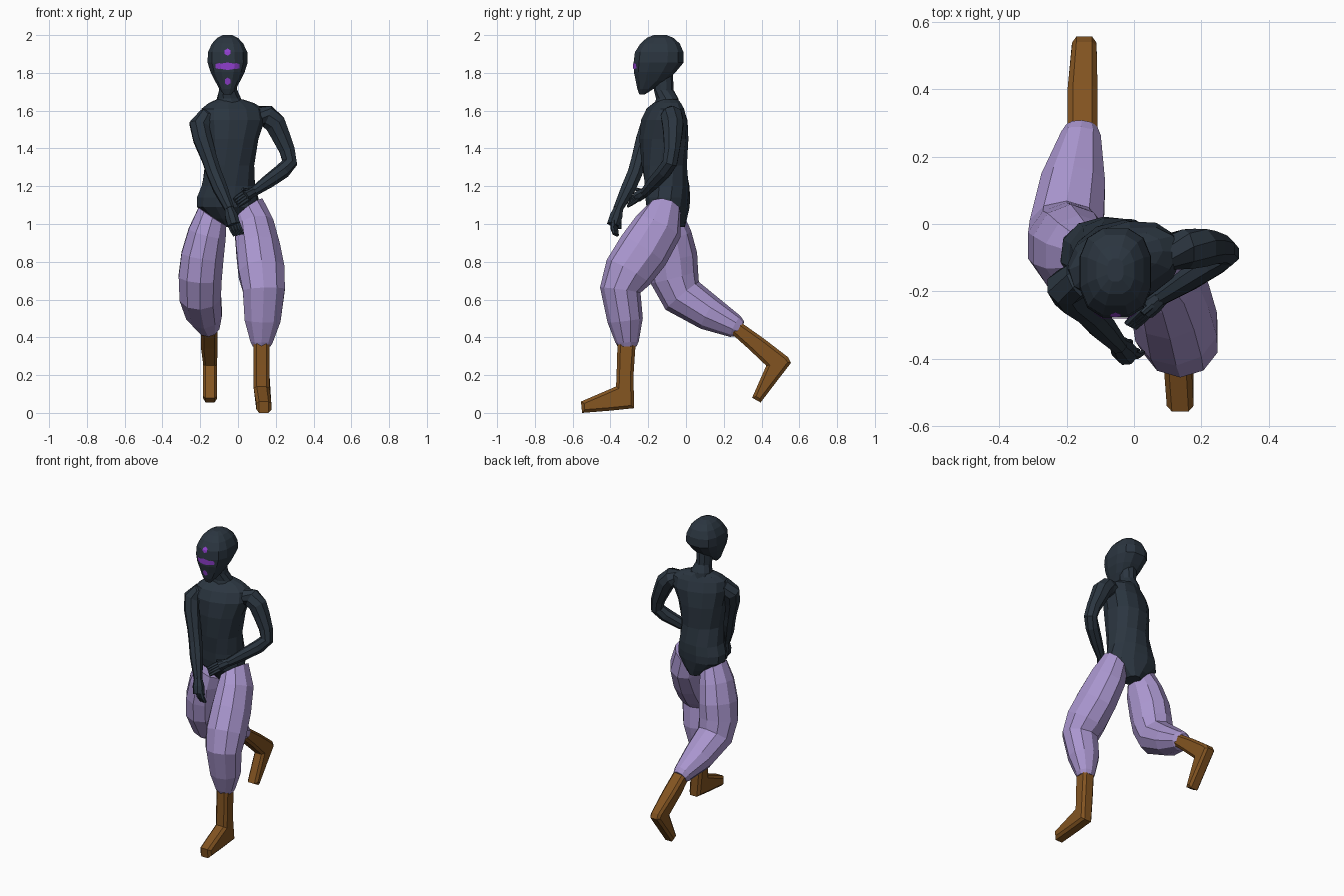
import bpy, bmesh, math
from mathutils import Vector
from mathutils.bvhtree import BVHTree


def material(name, rgb):
    m = bpy.data.materials.new(name)
    m.diffuse_color = (*rgb, 1)
    return m


NAVY = material("dark slate", (0.024, 0.036, 0.051))
LILAC = material("lavender cloth", (0.40, 0.305, 0.62))
BROWN = material("brown leather", (0.225, 0.088, 0.015))
PURPLE = material("purple paint", (0.28, 0.05, 0.62))


def finish(bm, name, mat):
    bmesh.ops.recalc_face_normals(bm, faces=bm.faces)
    me = bpy.data.meshes.new(name)
    bm.to_mesh(me)
    bm.free()
    me.materials.append(mat)
    ob = bpy.data.objects.new(name, me)
    bpy.context.collection.objects.link(ob)
    return ob


def ring(bm, c, u, v, n, power=1.0):
    out = []
    for i in range(n):
        a = 2 * math.pi * (i + 0.5) / n
        ca, sa = (math.copysign(abs(q) ** power, q) for q in (math.cos(a), math.sin(a)))
        out.append(bm.verts.new(Vector(c) + u * ca + v * sa))
    return out


def skin(bm, rings):
    for a, b in zip(rings, rings[1:]):
        for i in range(len(a)):
            j = (i + 1) % len(a)
            bm.faces.new((a[i], a[j], b[j], b[i]))
    bm.faces.new(rings[0])
    bm.faces.new(rings[-1])


def tube(bm, path, n=8, start=None):
    """Sections (x, y, z, width radius, depth radius) skinned along a path."""
    pts = [Vector(p[:3]) for p in path]
    rings = []
    for i, p in enumerate(path):
        before = pts[i] - pts[max(i - 1, 0)]
        after = pts[min(i + 1, len(pts) - 1)] - pts[i]
        t = (before.normalized() + after.normalized()).normalized()
        if i == 0 and start:
            t = Vector(start).normalized()
        u = (Vector((1, 0, 0)) - t * t.x).normalized()
        rings.append(ring(bm, pts[i], u * p[3], t.cross(u) * p[-1], n))
    skin(bm, rings)


def stack(name, mat, rows, n, power=1.0):
    """Horizontal sections (z, x, y, width, depth, turn in degrees)."""
    bm = bmesh.new()
    rings = []
    for z, x, y, rx, ry, turn in rows:
        a = math.radians(turn)
        u = Vector((math.cos(a), math.sin(a), 0))
        v = Vector((-math.sin(a), math.cos(a), 0))
        rings.append(ring(bm, (x, y, z), u * rx, v * ry, n, power))
    skin(bm, rings)
    return finish(bm, name, mat)


# Head, neck and twisted torso
head = stack("head", NAVY, [
    (1.685, -0.055, -0.233, 0.02, 0.014, 0), (1.715, -0.055, -0.215, 0.045, 0.044, 0),
    (1.76, -0.055, -0.183, 0.07, 0.086, 0), (1.805, -0.055, -0.165, 0.093, 0.114, 0),
    (1.855, -0.055, -0.145, 0.109, 0.136, 0), (1.91, -0.055, -0.142, 0.107, 0.132, 0),
    (1.955, -0.055, -0.137, 0.085, 0.107, 0), (1.985, -0.055, -0.137, 0.057, 0.073, 0),
    (2.0, -0.055, -0.137, 0.025, 0.035, 0)], 12, 0.78)
stack("neck", NAVY, [
    (1.60, -0.04, -0.10, 0.085, 0.07, 15), (1.665, -0.048, -0.10, 0.065, 0.06, 10),
    (1.71, -0.052, -0.118, 0.05, 0.052, 0), (1.80, -0.055, -0.125, 0.052, 0.056, 0)], 10)
stack("torso", NAVY, [
    (0.985, -0.04, -0.065, 0.045, 0.06, -8), (1.03, -0.045, -0.08, 0.10, 0.085, -8),
    (1.09, -0.055, -0.095, 0.165, 0.112, -8), (1.14, -0.055, -0.097, 0.165, 0.118, -6),
    (1.20, -0.05, -0.10, 0.146, 0.12, -3),
    (1.31, -0.045, -0.115, 0.132, 0.12, 6), (1.45, -0.04, -0.117, 0.148, 0.127, 14),
    (1.55, -0.03, -0.115, 0.175, 0.117, 17), (1.61, -0.03, -0.11, 0.168, 0.09, 18),
    (1.64, -0.035, -0.10, 0.125, 0.065, 18), (1.66, -0.043, -0.095, 0.07, 0.05, 18)], 12, 0.92)

# Arms with hands
ARMS = {
    "left_arm": [(0.08, -0.085, 1.575, 0.05), (0.155, -0.075, 1.57, 0.06),
                 (0.198, -0.07, 1.53, 0.06), (0.225, -0.07, 1.47, 0.053),
                 (0.26, -0.075, 1.39, 0.044),
                 (0.274, -0.085, 1.325, 0.042), (0.235, -0.115, 1.28, 0.042),
                 (0.16, -0.165, 1.225, 0.037), (0.075, -0.22, 1.165, 0.025)],
    "right_arm": [(-0.11, -0.14, 1.56, 0.045), (-0.17, -0.168, 1.558, 0.055),
                  (-0.204, -0.188, 1.52, 0.058),
                  (-0.188, -0.215, 1.45, 0.053), (-0.15, -0.25, 1.34, 0.043),
                  (-0.127, -0.27, 1.27, 0.042), (-0.095, -0.305, 1.19, 0.041),
                  (-0.045, -0.36, 1.08, 0.027)]}
for name, path in ARMS.items():
    bm = bmesh.new()
    tube(bm, path)
    finish(bm, name, NAVY)


def hand(name, wrist, knuckle, tip, spread, thumb, size):
    """Palm, four fingers fanned along the spread vector, and a thumb."""
    bm = bmesh.new()
    w, k, t, s = (Vector(q) for q in (wrist, knuckle, tip, spread))
    tube(bm, [(*w, 0.025), (*w.lerp(k, 0.5), size), (*k, size)])
    for f in (-1.5, -0.5, 0.5, 1.5):
        tube(bm, [(*(w.lerp(k, 0.7) + s * f), 0.012), (*(k.lerp(t, 0.4) + s * f), 0.012),
                  (*(t + s * f), 0.008)], 6)
    tube(bm, [(*w, 0.012), (*thumb, 0.009)], 6)
    finish(bm, name, NAVY)


hand("left_hand", (0.08, -0.217, 1.17), (0.035, -0.255, 1.145), (-0.01, -0.302, 1.112),
     (0.008, -0.004, -0.012), (0.025, -0.265, 1.185), 0.03)
hand("right_hand", (-0.048, -0.356, 1.085), (-0.022, -0.385, 0.995), (0.004, -0.372, 0.942),
     (0.015, -0.006, 0.003), (-0.01, -0.35, 0.975), 0.036)

# Baggy trouser legs, cut diagonally at the hips
LEGS = {
    "left_trouser_leg": ([
        (0.055, -0.115, 1.075, 0.098, 0.09), (0.085, -0.147, 0.985, 0.11, 0.13),
        (0.107, -0.225, 0.86, 0.122, 0.14), (0.125, -0.305, 0.745, 0.128, 0.132),
        (0.137, -0.348, 0.65, 0.117, 0.108), (0.13, -0.322, 0.49, 0.10, 0.094),
        (0.125, -0.312, 0.375, 0.062, 0.062), (0.125, -0.312, 0.352, 0.05, 0.05)],
        (0.6, -0.2, -0.77)),
    "right_trouser_leg": ([
        (-0.135, -0.10, 1.04, 0.092, 0.09), (-0.163, -0.092, 0.95, 0.106, 0.12),
        (-0.188, -0.075, 0.83, 0.118, 0.135), (-0.2, -0.062, 0.72, 0.12, 0.13),
        (-0.2, -0.02, 0.62, 0.115, 0.115), (-0.18, 0.125, 0.527, 0.10, 0.094),
        (-0.157, 0.26, 0.458, 0.062, 0.062), (-0.155, 0.287, 0.444, 0.048, 0.045)],
        (-0.55, 0.05, -0.83))}
for name, (path, start) in LEGS.items():
    bm = bmesh.new()
    tube(bm, path, 10, start)
    finish(bm, name, LILAC)


# Boots from side profiles (y, z); the foot is shifted and narrowed below a height
def boot(name, x0, x1, ankle, shift, narrow, profile):
    bm = bmesh.new()
    f = bm.faces.new([bm.verts.new((x0, y, z)) for y, z in profile])
    ext = bmesh.ops.extrude_face_region(bm, geom=[f])
    bmesh.ops.translate(bm, vec=(x1 - x0, 0, 0),
                        verts=[v for v in ext["geom"] if isinstance(v, bmesh.types.BMVert)])
    bmesh.ops.recalc_face_normals(bm, faces=bm.faces)
    rim = [e for e in bm.edges if abs(e.verts[0].co.x - e.verts[1].co.x) < 1e-5]
    bmesh.ops.bevel(bm, geom=rim, offset=0.016, segments=1, affect='EDGES')
    mid = (x0 + x1) / 2
    for v in bm.verts:
        if v.co.z < ankle:
            v.co.x = mid + shift + (v.co.x - mid) * narrow
    finish(bm, name, BROWN)


boot("left_boot", 0.083, 0.167, 0.1, 0.012, 0.95, [
    (-0.362, 0.39), (-0.265, 0.39), (-0.278, 0.2), (-0.275, 0.025), (-0.40, 0.012),
    (-0.55, 0.0), (-0.556, 0.06), (-0.37, 0.14), (-0.366, 0.25)])
boot("right_boot", -0.197, -0.108, 0.32, 0.005, 0.82, [
    (0.275, 0.49), (0.41, 0.395), (0.54, 0.295), (0.556, 0.265), (0.475, 0.16),
    (0.395, 0.055), (0.35, 0.08), (0.425, 0.25), (0.33, 0.34), (0.235, 0.425)])

# Painted face marks: thin patches laid onto the head
bm = bmesh.new()
bm.from_mesh(head.data)
tree = BVHTree.FromBMesh(bm)
bm.free()


def mark(name, cx, cz, rx, rz, taper):
    bm = bmesh.new()
    bmesh.ops.create_grid(bm, x_segments=8, y_segments=6, size=1)
    for v in bm.verts:
        a, b = v.co.x, v.co.y
        x = cx + rx * a
        z = cz + rz * b * (1 - taper * abs(a))
        hit = tree.ray_cast(Vector((x, -1, z)), Vector((0, 1, 0)))[0]
        v.co = (x, (hit.y if hit else -0.25) - 0.004, z)
    finish(bm, name, PURPLE)


mark("forehead_mark", -0.055, 1.91, 0.016, 0.019, 0.5)
mark("chin_mark", -0.055, 1.755, 0.015, 0.02, 0.5)
mark("nose_mark", -0.055, 1.835, 0.036, 0.02, 0.3)
for side in (-1, 1):
    mark("cheek_mark", -0.055 + side * 0.045, 1.836, 0.018, 0.016, 0.3)
